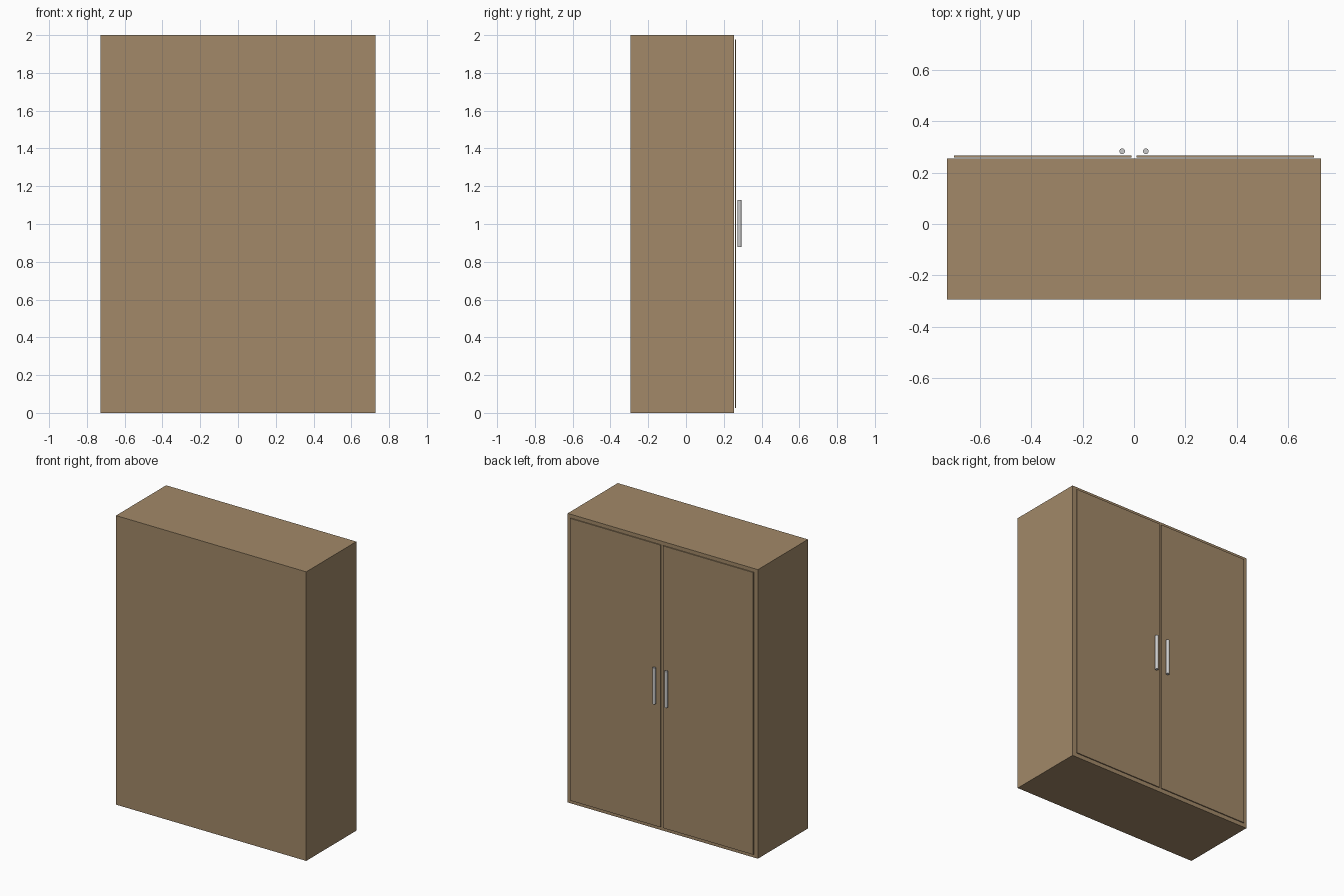
import bpy

if "Cube" in bpy.data.objects:
    bpy.data.objects.remove(bpy.data.objects["Cube"])

wood = bpy.data.materials.new("wood")
wood.diffuse_color = (0.36, 0.25, 0.14, 1)
wood.use_nodes = True
wood.node_tree.nodes["Principled BSDF"].inputs["Base Color"].default_value = wood.diffuse_color


def box(name, lo, hi):
    centre = [(a + b) / 2 for a, b in zip(lo, hi)]
    bpy.ops.mesh.primitive_cube_add(size=1, location=centre)
    ob = bpy.context.object
    ob.name = name
    ob.scale = [b - a for a, b in zip(lo, hi)]
    bpy.ops.object.transform_apply(location=False, rotation=False, scale=True)
    ob.data.materials.append(wood)
    return ob


# Cabinet body
box("cabinet_body", (-0.728, -0.294, 0), (0.728, 0.254, 2))

for side, s in (("left", -1), ("right", 1)):
    # Door panel standing just off the body
    x0, x1 = sorted((s * 0.009, s * 0.70))
    box(side + "_door", (x0, 0.259, 0.025), (x1, 0.266, 1.977))

    # Round bar handle
    bpy.ops.mesh.primitive_cylinder_add(vertices=24, radius=0.011, depth=0.25,
                                        location=(s * 0.046, 0.283, 1.002))
    bpy.context.object.name = side + "_handle"
    bpy.ops.object.shade_smooth_by_angle()
